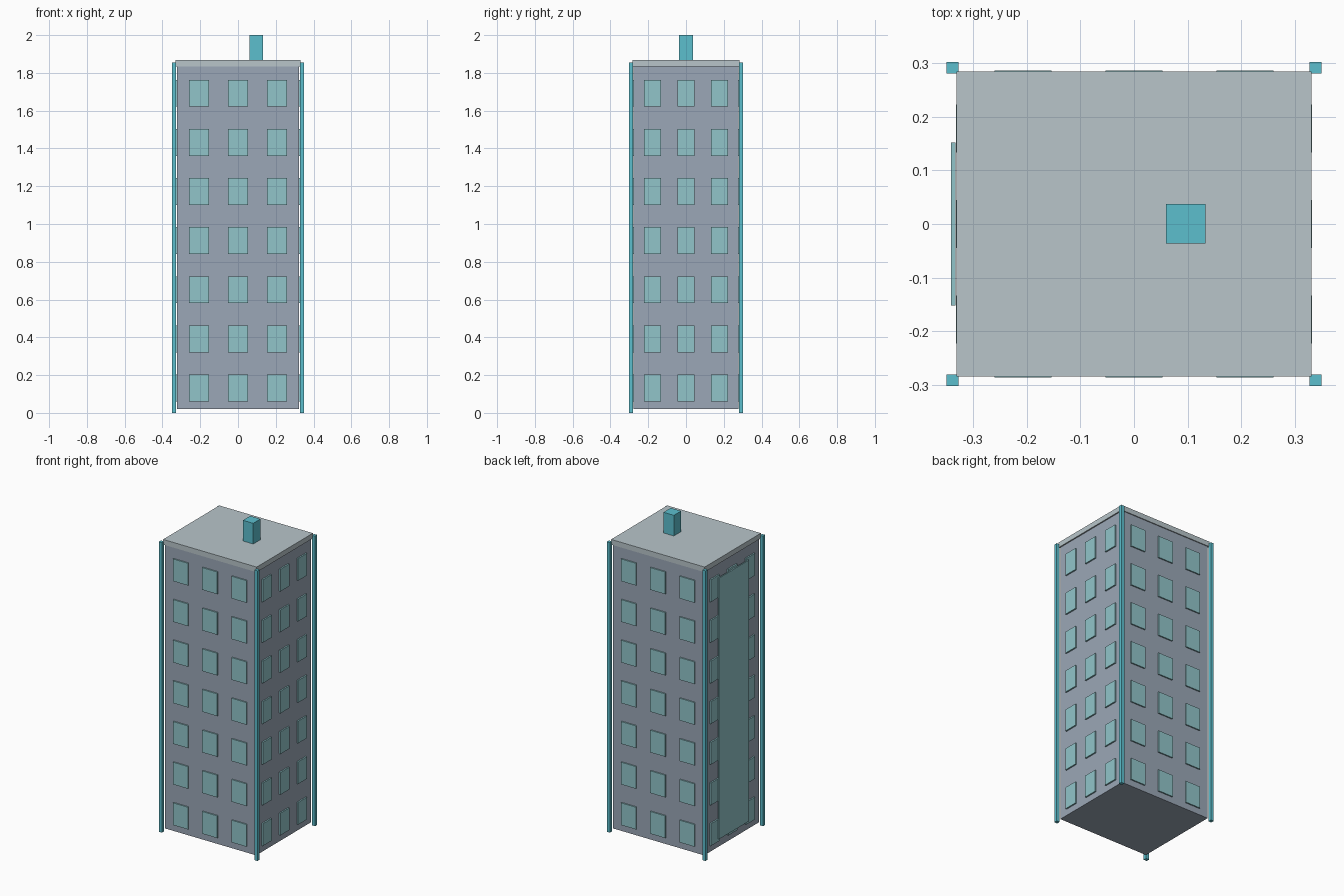
import bpy
from mathutils import Vector

cube = bpy.data.objects.get("Cube")
if cube:
    bpy.data.objects.remove(cube, do_unlink=True)


def make_material(name, rgb):
    """Flat material from 8-bit display colour."""
    lin = [((c / 255 + 0.055) / 1.055) ** 2.4 for c in rgb] + [1.0]
    mat = bpy.data.materials.new(name)
    mat.use_nodes = True
    mat.diffuse_color = lin
    mat.node_tree.nodes["Principled BSDF"].inputs["Base Color"].default_value = lin
    return mat


wall_grey = make_material("wall grey", (155, 167, 183))
roof_grey = make_material("roof grey", (184, 197, 202))
glass = make_material("pale glass", (145, 197, 202))
teal = make_material("teal trim", (92, 191, 206))


def box(name, low, high, mat):
    low, high = Vector(low), Vector(high)
    bpy.ops.mesh.primitive_cube_add(size=1, location=(low + high) / 2)
    obj = bpy.context.object
    obj.name = name
    obj.scale = high - low
    bpy.ops.object.transform_apply(location=False, rotation=False, scale=True)
    obj.data.materials.append(mat)
    return obj


HALF_X, HALF_Y = 0.323, 0.278

# Tower block and roof slab
box("tower_body", (-HALF_X, -HALF_Y, 0.02), (HALF_X, HALF_Y, 1.835), wall_grey)
box("roof_slab", (-0.331, -0.284, 1.835), (0.331, 0.284, 1.868), roof_grey)

# Chimney
box("chimney", (0.06, -0.036, 1.868), (0.133, 0.037, 2.0), teal)

# Corner posts
for sx, side in ((-1, "right"), (1, "left")):
    for sy, end in ((-1, "front"), (1, "back")):
        x, y, r = sx * 0.338, sy * 0.291, 0.011
        box(f"corner_post_{end}_{side}", (x - r, y - r, 0), (x + r, y + r, 1.855), teal)

# Windows: seven floors of three on every side
for floor in range(7):
    z = 0.132 + floor * 0.26
    low_z, high_z = z - 0.071, z + 0.071
    for col in (-1, 0, 1):
        x, y = col * 0.207, col * 0.178
        for s, end in ((-1, "front"), (1, "back")):
            a, b = sorted((s * (HALF_Y - 0.004), s * 0.286))
            box(f"window_{end}", (x - 0.053, a, low_z), (x + 0.053, b, high_z), glass)
        for s, side in ((-1, "right"), (1, "left")):
            a, b = sorted((s * (HALF_X - 0.004), s * 0.332))
            box(f"window_{side}", (a, y - 0.045, low_z), (b, y + 0.045, high_z), glass)

# Tall glazed panel over the right side
box("side_panel", (-0.341, -0.152, 0.08), (-0.333, 0.152, 1.75), glass)
